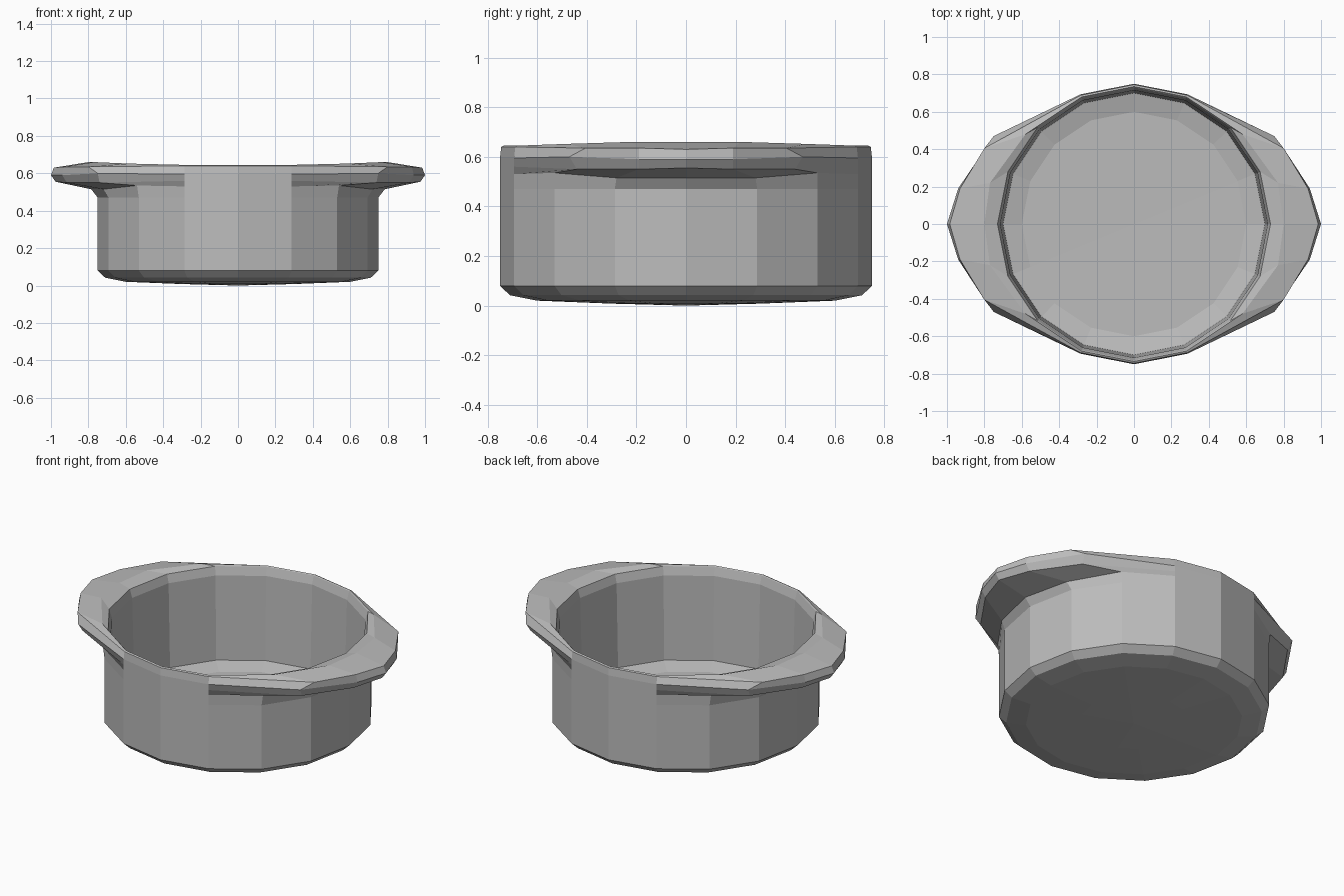
import bpy
import bmesh
from math import cos, sin, pi

cube = bpy.data.objects.get("Cube")
if cube:
    bpy.data.objects.remove(cube, do_unlink=True)

SIDES = 16
QUARTER = SIDES // 4

# Cross-section from under the base, up the outside, over the rim, down inside:
# (radius, height, optional handle points for the first three steps from the x axis)
PROFILE = [
    (0.30, 0.008, None),
    (0.60, 0.02, None),
    (0.71, 0.042, None),
    (0.75, 0.08, None),
    (0.75, 0.47, None),
    # handle underside
    (0.75, 0.53, [(0.785, 0, 0.515), (0.72, 0.28, 0.515), (0.54, 0.53, 0.535)]),
    (0.75, 0.56, [(0.975, 0, 0.555), (0.915, 0.19, 0.55), (0.74, 0.44, 0.55)]),
    # handle outer edge
    (0.75, 0.595, [(1.0, 0, 0.59), (0.94, 0.19, 0.59), (0.75, 0.47, 0.60)]),
    (0.745, 0.64, [(0.985, 0, 0.63), (0.93, 0.19, 0.635), (0.80, 0.405, 0.635)]),
    # raised handle top
    (0.735, 0.645, [(0.80, 0, 0.66), (0.77, 0.22, 0.66), (0.58, 0.48, 0.652)]),
    # inside
    (0.73, 0.64, None),
    (0.715, 0.59, None),
    (0.70, 0.08, None),
    (0.60, 0.055, None),
]


def ring_point(k, radius, z, handle):
    """Point k of a ring, folded into one quarter and mirrored back."""
    half = min(k, SIDES - k)
    step = min(half, SIDES // 2 - half)
    if handle and step < len(handle):
        x, y, z = handle[step]
    else:
        angle = step * pi / 2 / QUARTER
        x, y = radius * cos(angle), radius * sin(angle)
    return (x if half <= QUARTER else -x, y if k <= SIDES // 2 else -y, z)


# Pot body with rim and both handles as one shell
bm = bmesh.new()
rings = [[bm.verts.new(ring_point(k, *row)) for k in range(SIDES)] for row in PROFILE]
for lower, upper in zip(rings, rings[1:]):
    for k in range(SIDES):
        n = (k + 1) % SIDES
        bm.faces.new((lower[k], lower[n], upper[n], upper[k]))

# Close the base and the inner floor
for ring, height in ((rings[0], 0.0), (rings[-1], 0.05)):
    centre = bm.verts.new((0, 0, height))
    for k in range(SIDES):
        bm.faces.new((ring[k], ring[(k + 1) % SIDES], centre))
bmesh.ops.recalc_face_normals(bm, faces=bm.faces)

mesh = bpy.data.meshes.new("pot_body")
bm.to_mesh(mesh)
bm.free()
pot = bpy.data.objects.new("pot_body", mesh)
bpy.context.collection.objects.link(pot)

# Plain grey finish
grey = bpy.data.materials.new("plain_grey")
grey.use_nodes = True
colour = (0.5, 0.5, 0.5, 1)
grey.diffuse_color = colour
grey.node_tree.nodes["Principled BSDF"].inputs["Base Color"].default_value = colour
mesh.materials.append(grey)
